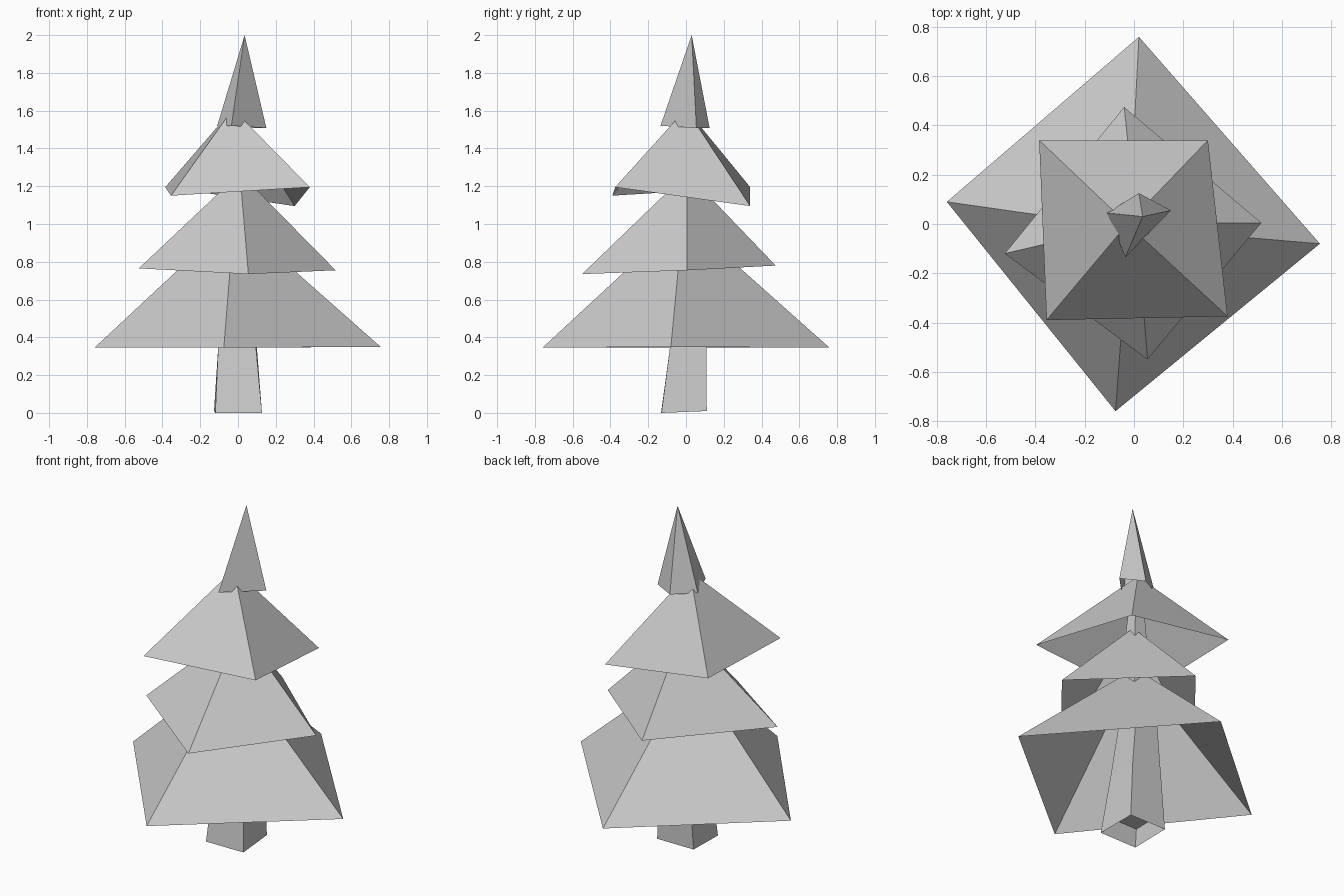
import bpy


def make_mesh(name, verts, faces):
    mesh = bpy.data.meshes.new(name)
    mesh.from_pydata(verts, [], faces)
    mesh.update()
    obj = bpy.data.objects.new(name, mesh)
    bpy.context.collection.objects.link(obj)
    return obj


def tier(name, apex, corners):
    # Open-bottomed, uneven four-sided pyramid; corners run counter-clockwise
    n = len(corners)
    return make_mesh(name, corners + [apex],
                     [(i, (i + 1) % n, n) for i in range(n)])


def ring(cx, cy, h, z):
    return [(cx - h, cy - h, z), (cx + h, cy - h, z),
            (cx + h, cy + h, z), (cx - h, cy + h, z)]


# Foliage tiers, bottom to top
tier("foliage_bottom", (-0.02, -0.015, 1.035),
     [(-0.075, -0.76, 0.345), (0.755, -0.08, 0.35),
      (0.02, 0.76, 0.345), (-0.76, 0.09, 0.345)])
tier("foliage_lower", (0.01, 0.005, 1.27),
     [(0.055, -0.55, 0.735), (0.517, 0.005, 0.755),
      (-0.04, 0.475, 0.78), (-0.525, -0.12, 0.765)])
tier("foliage_upper", (-0.027, 0.0, 1.61),
     [(-0.355, -0.39, 1.15), (0.38, -0.375, 1.195),
      (0.30, 0.34, 1.095), (-0.385, 0.34, 1.195)])
tier("foliage_tip", (0.035, 0.03, 2.0),
     [(-0.035, -0.135, 1.52), (0.15, 0.055, 1.508),
      (0.02, 0.125, 1.508), (-0.11, 0.045, 1.52)])

# Tapered square trunk running up through the tiers, hollow at the foot
rings = [[(-0.12, -0.132, 0), (0.127, -0.13, 0), (0.115, 0.11, 0.01), (-0.127, 0.11, 0.01)],
         [(-0.105, -0.085, 0.345), (0.095, -0.085, 0.345),
          (0.1, 0.108, 0.345), (-0.1, 0.108, 0.345)],
         ring(-0.01, 0.02, 0.075, 0.65),
         ring(0.0, 0.01, 0.055, 1.0),
         ring(-0.02, 0.0, 0.02, 1.55)]
verts = [v for r in rings for v in r]
faces = [(4 * k + i, 4 * k + (i + 1) % 4, 4 * k + 4 + (i + 1) % 4, 4 * k + 4 + i)
         for k in range(len(rings) - 1) for i in range(4)]
make_mesh("trunk", verts, faces)

# Recessed cap inside the trunk foot
cap = [tuple(a + (b - a) * 0.31 for a, b in zip(p, q)) for p, q in zip(rings[0], rings[1])]
make_mesh("trunk_recessed_cap", cap, [(3, 2, 1, 0)])
